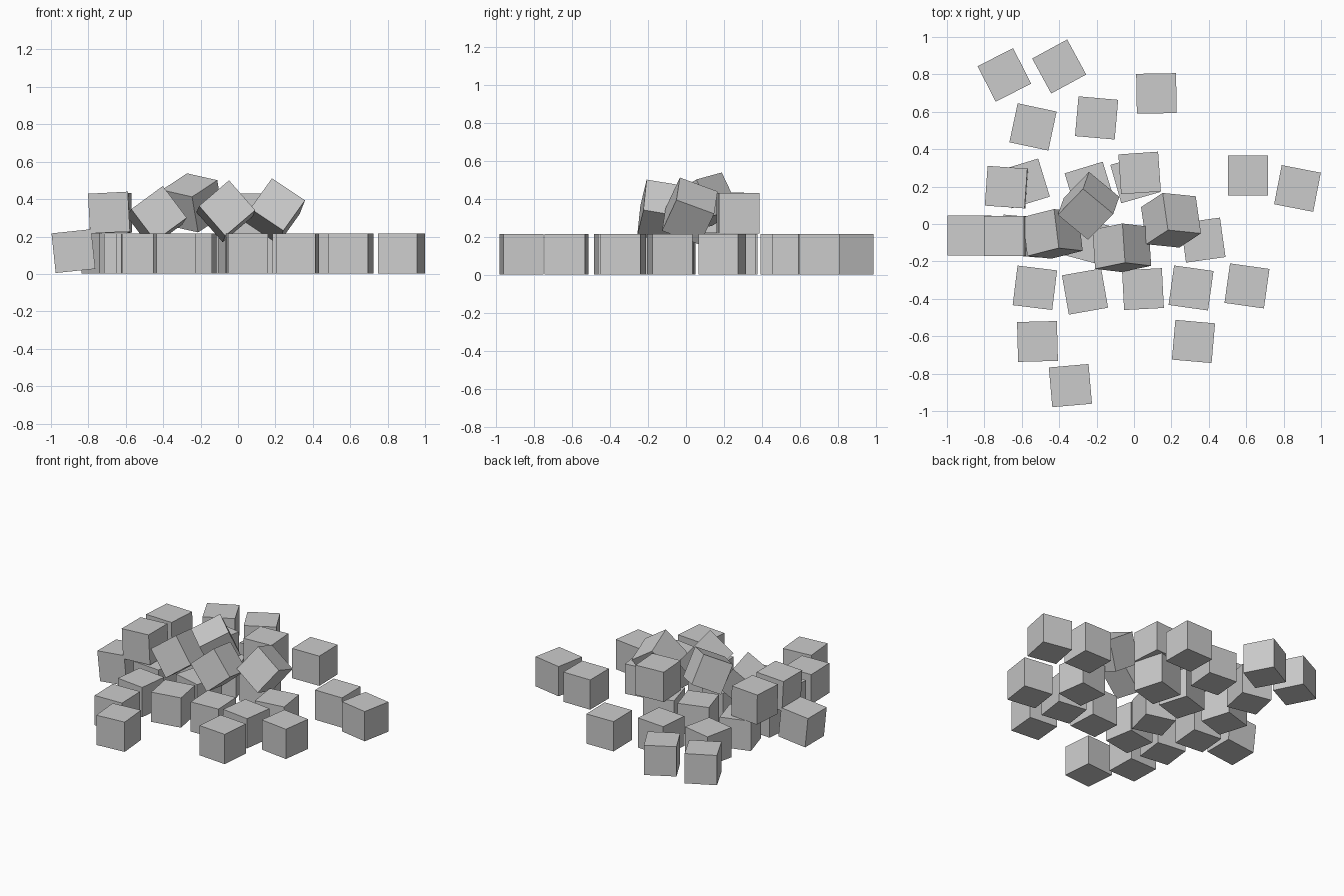
import bpy
from math import radians
from mathutils import Matrix, Vector

if "Cube" in bpy.data.objects:
    bpy.data.objects.remove(bpy.data.objects["Cube"])

SIDE = 0.213
HALF = SIDE / 2


def add_cube(name, centre, rotation):
    bpy.ops.mesh.primitive_cube_add(size=SIDE)
    ob = bpy.context.object
    ob.name = name
    ob.matrix_world = Matrix.Translation(centre) @ rotation.to_4x4()
    return ob


def turned(spin, roll=0):
    # spin about the vertical, roll counter-clockwise as seen from the front
    return Matrix.Rotation(radians(spin), 3, 'Z') @ Matrix.Rotation(radians(-roll), 3, 'Y')


def from_edges(u, v):
    # orientation from two edge directions
    u = Vector(u).normalized()
    v = Vector(v)
    v = (v - u * v.dot(u)).normalized()
    return Matrix((u, v, u.cross(v))).transposed()


# Cubes lying flat on the floor: x, y, spin
floor = [
    (-.693, .797, 27), (-.40, .842, 28.5), (.12, .698, 1),
    (-.54, .519, -12), (-.20, .567, -5), (.61, .259, 0), (.874, .19, -11),
    (-.583, .217, 17), (-.238, .20, 17), (.005, .243, 16), (.369, -.086, 8),
    (-.60, -.065, -5), (-.245, -.09, -15),
    (-.53, -.341, -7), (-.262, -.361, 10), (.048, -.348, 3),
    (.305, -.342, -8), (.604, -.331, -8),
    (-.516, -.628, 1.5), (.318, -.628, -5), (-.34, -.864, 5),
]
for x, y, spin in floor:
    add_cube("floor_cube", (x, y, HALF + .002), turned(spin))

# Cube leaning against its neighbour
add_cube("leaning_cube", (-.88, -.062, .122), turned(0, 6))

# Cubes resting level on the second layer
add_cube("stacked_cube", (-.682, .197, .325), turned(-4, 1))
add_cube("stacked_cube", (-.69, -.064, .328), turned(0, 3))
add_cube("stacked_cube", (.03, .273, .323), turned(4))

# Tumbled cubes on top of the pile
add_cube("tumbled_cube", (-.435, -.053, .305),
         turned(7) @ Matrix.Rotation(radians(-10), 3, 'X') @ turned(0, 36))
add_cube("tumbled_cube", (-.243, .097, .38), from_edges((.75, -.62, -.17), (-.73, -.56, -.39)))
add_cube("tumbled_cube", (-.065, -.127, .335), from_edges((-.75, -.155, -.64), (.665, -.077, -.743)))
add_cube("tumbled_cube", (.198, .02, .335), from_edges((.83, -.085, -.553), (-.47, -.36, -.80)))
